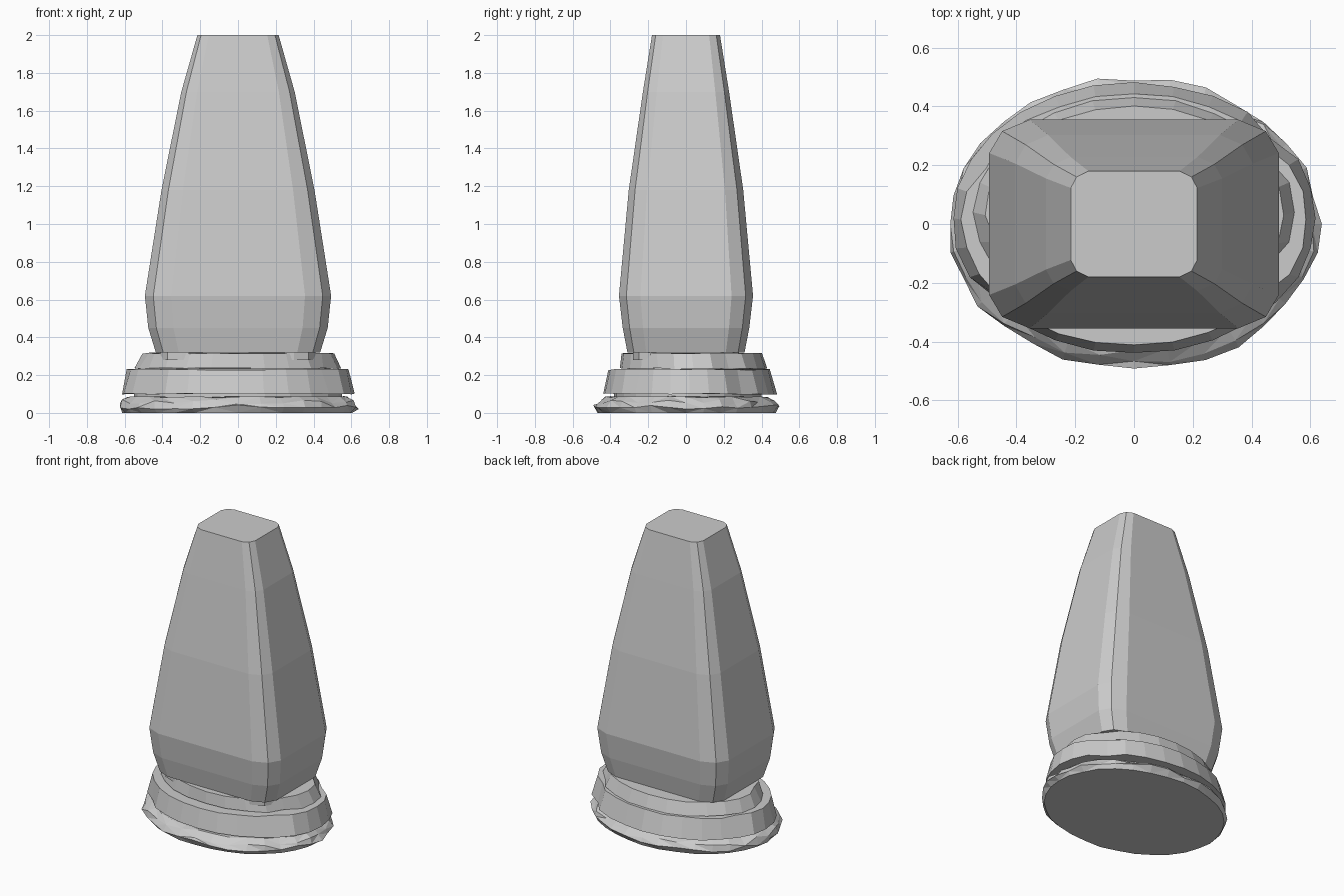
import bpy
import bmesh
import math
import random

random.seed(4)
if "Cube" in bpy.data.objects:
    bpy.data.objects.remove(bpy.data.objects["Cube"])

stone = bpy.data.materials.new("grey_stone")
stone.use_nodes = True
GREY = (0.6, 0.6, 0.6, 1.0)
stone.diffuse_color = GREY
stone.node_tree.nodes["Principled BSDF"].inputs["Base Color"].default_value = GREY


def loft(name, rings, triangulate=False):
    """Skin a stack of equal rings and cap both ends."""
    bm = bmesh.new()
    loops = [[bm.verts.new(p) for p in ring] for ring in rings]
    n = len(loops[0])
    for low, high in zip(loops, loops[1:]):
        for i in range(n):
            j = (i + 1) % n
            bm.faces.new((low[i], low[j], high[j], high[i]))
    if triangulate:
        bmesh.ops.triangulate(bm, faces=bm.faces[:])
    bm.faces.new(loops[0][::-1])
    bm.faces.new(loops[-1])
    bmesh.ops.recalc_face_normals(bm, faces=bm.faces[:])
    mesh = bpy.data.meshes.new(name)
    bm.to_mesh(mesh)
    bm.free()
    mesh.materials.append(stone)
    obj = bpy.data.objects.new(name, mesh)
    bpy.context.collection.objects.link(obj)
    return obj


def block_ring(z, hx, hy):
    """Rectangle with softened corners."""
    corner = [(1, 0.68), (0.91, 0.89), (0.72, 1)]
    ring = []
    for sx, sy in ((1, 1), (-1, 1), (-1, -1), (1, -1)):
        pts = corner if sx * sy > 0 else corner[::-1]
        ring += [(sx * hx * u, sy * hy * v, z) for u, v in pts]
    return ring


def oval_ring(z, hx, hy, cy, count, rough, rough_z=0.0, chips=()):
    """Worn oval; chips lists the points that are knocked inwards."""
    ring = []
    for i in range(count):
        a = math.tau * i / count
        r = 1 + random.uniform(-rough, rough * 0.4)
        if i in chips:
            r -= 0.045
        ring.append((hx * r * math.cos(a), cy + hy * r * math.sin(a),
                     z + random.uniform(-rough_z, rough_z)))
    return ring


# Tapering stone pillar
loft("pillar", [block_ring(*row) for row in (
    (0.32, 0.435, 0.31), (0.45, 0.475, 0.335), (0.62, 0.493, 0.355),
    (1.18, 0.405, 0.303), (1.7, 0.3, 0.228), (2.0, 0.215, 0.18))])

# Rough foundation slab
loft("foundation", [
    oval_ring(0.0, 0.61, 0.475, 0, 32, 0.015),
    oval_ring(0.03, 0.635, 0.5, 0, 32, 0.025, 0.012),
    oval_ring(0.06, 0.62, 0.475, 0, 32, 0.025, 0.012, (5, 14, 23, 29)),
    oval_ring(0.085, 0.585, 0.435, 0, 32, 0.025, 0.004, (5, 14, 23, 29))], True)

# Middle step with a few chipped edges
loft("middle_step", [
    oval_ring(0.1, 0.62, 0.462, 0.02, 28, 0.01, 0.003, (3, 17)),
    oval_ring(0.23, 0.588, 0.43, 0.015, 28, 0.01, 0.003, (3, 12, 25))])

# Upper step
loft("upper_step", [
    oval_ring(0.235, 0.547, 0.392, 0.04, 24, 0.01, 0.003, (2, 22)),
    oval_ring(0.316, 0.51, 0.372, 0.03, 24, 0.01, 0.003, (2, 13))])

# Recessed core that fills the joints
loft("joint_core", [
    oval_ring(0.05, 0.55, 0.39, 0.01, 24, 0),
    oval_ring(0.15, 0.55, 0.39, 0.01, 24, 0),
    oval_ring(0.2, 0.49, 0.34, 0.03, 24, 0),
    oval_ring(0.27, 0.49, 0.34, 0.03, 24, 0)])
loft("pillar_seat", [block_ring(0.28, 0.41, 0.28), block_ring(0.34, 0.41, 0.28)])
